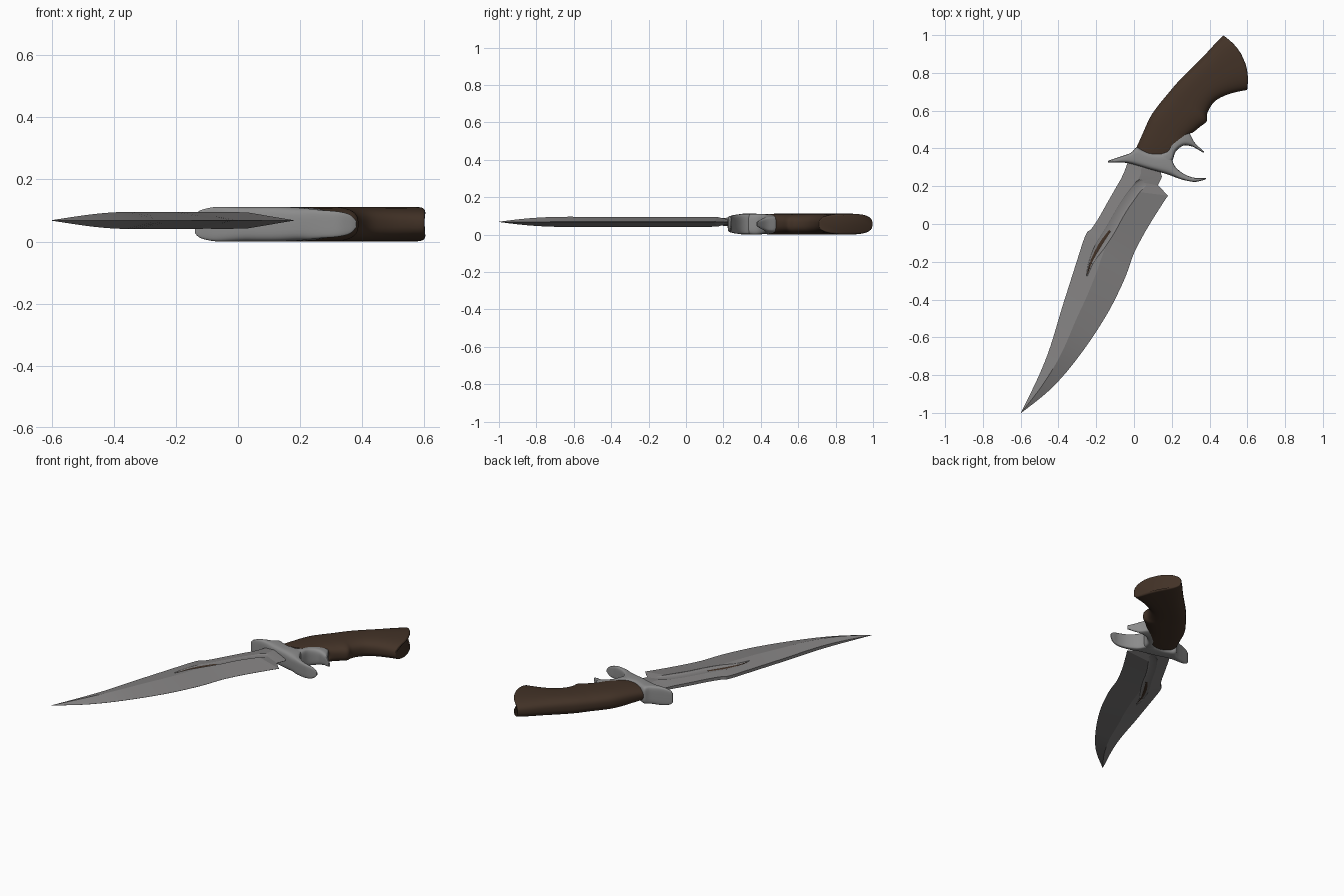
import bpy, bmesh, math
from mathutils import Vector

if "Cube" in bpy.data.objects:
    bpy.data.objects.remove(bpy.data.objects["Cube"])


def material(name, rgb):
    m = bpy.data.materials.new(name)
    m.diffuse_color = (*rgb, 1)
    m.use_nodes = True
    m.node_tree.nodes["Principled BSDF"].inputs["Base Color"].default_value = m.diffuse_color
    return m


blade_steel = material("blade_steel", (0.225, 0.218, 0.218))
guard_steel = material("guard_steel", (0.26, 0.26, 0.26))
brown_wood = material("brown_wood", (0.055, 0.032, 0.02))


def smooth(stations, steps):
    """Catmull-Rom resampling of station tuples."""
    out = []
    n = len(stations)
    for i in range(n - 1):
        p0, p1 = stations[max(i - 1, 0)], stations[i]
        p2, p3 = stations[i + 1], stations[min(i + 2, n - 1)]
        for k in range(steps):
            t = k / steps
            out.append(tuple(0.5 * (2 * b + (c - a) * t + (2 * a - 5 * b + 4 * c - d) * t * t
                                    + (3 * b - a - 3 * c + d) * t ** 3)
                             for a, b, c, d in zip(p0, p1, p2, p3)))
    out.append(stations[-1])
    return out


def oval(e, n=32):
    """Superellipse section: (position across, height -1..1)."""
    pts = []
    for i in range(n):
        a = math.tau * (i + 0.5) / n
        c, s = math.cos(a), math.sin(a)
        pts.append((0.5 - 0.5 * math.copysign(abs(c) ** (2 / e), c),
                    math.copysign(abs(s) ** (2 / e), s)))
    return pts


def loft(name, stations, section, zc, mat, angle=35):
    """Skin a section between edge points A and B: (ax, ay, bx, by, half height, bulge)."""
    bm = bmesh.new()
    rings = []
    for ax, ay, bx, by, hz, bulge in stations:
        a, b = Vector((ax, ay)), Vector((bx, by))
        d = b - a
        nrm = Vector((-d.y, d.x)).normalized()
        ring = []
        for t, s in section:
            p = a + d * t + nrm * bulge * 4 * t * (1 - t)
            ring.append(bm.verts.new((p.x, p.y, zc + s * hz)))
        rings.append(ring)
    n = len(section)
    for r, q in zip(rings, rings[1:]):
        for i in range(n):
            j = (i + 1) % n
            bm.faces.new((r[i], r[j], q[j], q[i]))
    bm.faces.new(rings[0])
    bm.faces.new(rings[-1])
    bmesh.ops.recalc_face_normals(bm, faces=bm.faces)
    me = bpy.data.meshes.new(name)
    bm.to_mesh(me)
    bm.free()
    me.materials.append(mat)
    ob = bpy.data.objects.new(name, me)
    bpy.context.collection.objects.link(ob)
    shade(ob, angle)
    return ob


def shade(ob, angle):
    bpy.ops.object.select_all(action='DESELECT')
    ob.select_set(True)
    bpy.context.view_layer.objects.active = ob
    bpy.ops.object.shade_smooth_by_angle(angle=math.radians(angle))


# Blade: spine point, cutting edge point
H = 0.027
ZB = 0.068
ricasso = [(-.025, .35, .125, .33, .022, 0), (-.05, .28, .148, .25, .022, 0),
           (-.068, .24, .127, .205, .024, 0)]
body = [(-.10, .185, .18, .15, H, 0), (-.14, .115, .14, .09, H, 0),
        (-.185, .035, .06, -.04, H, 0), (-.225, -.025, .0, -.155, H, 0),
        (-.257, -.06, -.03, -.24, H, 0), (-.31, -.22, -.065, -.325, H, 0),
        (-.345, -.33, -.13, -.455, H, 0), (-.38, -.44, -.21, -.585, H, 0),
        (-.44, -.64, -.295, -.705, H, 0), (-.485, -.76, -.38, -.81, .023, 0),
        (-.535, -.87, -.47, -.90, .015, 0), (-.599, -.999, -.597, -1.0, .001, 0)]
diamond = [(0, .35), (.44, 1), (1, .02), (1, -.02), (.44, -1), (0, -.35)]
blade = loft("blade", ricasso + smooth(body, 4), diamond, ZB, blade_steel, 12)

# Crescent groove cut into both blade faces
crescent = [(.12, .236, .115, .2), (.05, .245, .05, .185), (-.01, .21, 0, .125),
            (-.08, .12, -.05, .05), (-.15, 0, -.105, -.05), (-.21, -.10, -.165, -.14),
            (-.245, -.2, -.21, -.2), (-.252, -.275, -.246, -.275)]
for side in (-1, 1):
    cutter = loft("groove_cutter", smooth([c + (.014, 0) for c in crescent], 4),
                  oval(2.5, 16), ZB + side * .030, blade_steel)
    cutter.hide_render = True
    mod = blade.modifiers.new("groove", 'BOOLEAN')
    mod.operation = 'DIFFERENCE'
    mod.solver = 'EXACT'
    mod.object = cutter
    bpy.context.view_layer.objects.active = blade
    bpy.ops.object.modifier_apply(modifier=mod.name)
    bpy.data.objects.remove(cutter)
shade(blade, 12)

# Brown sliver at the tail of the groove
loft("groove_inlay", smooth([(-.135, -.03, -.12, -.04, .0175, 0), (-.19, -.10, -.17, -.125, .0175, 0),
                             (-.232, -.19, -.213, -.195, .0175, 0),
                             (-.25, -.265, -.245, -.265, .0175, 0)], 3),
     oval(4, 12), ZB, brown_wood)

# Handle, with finger notch and curved butt
Z = 0.056
G = 0.056
handle = [(.01, .40, .285, .485, .050, -.07), (.035, .455, .295, .485, .054, -.05),
          (.085, .565, .31, .483, G, -.02), (.13, .63, .35, .515, G, 0),
          (.175, .685, .385, .543, G, 0), (.20, .715, .387, .58, G, 0),
          (.235, .755, .405, .62, G, 0), (.29, .81, .435, .655, G, .01),
          (.36, .88, .49, .683, G, .02), (.42, .945, .55, .70, G, .035),
          (.462, .987, .592, .708, .0555, .042), (.472, .997, .599, .712, .052, .045),
          (.477, .995, .600, .718, .045, .046)]
loft("handle", smooth(handle, 4), oval(2.8), Z, brown_wood, 40)

# Cross guard with collar: upper edge, lower edge
guard = [(-.138, .333, -.138, .327, .030, 0), (-.12, .341, -.12, .325, .045, 0),
         (-.07, .357, -.08, .326, .055, 0), (-.015, .378, -.03, .322, G, 0),
         (.012, .405, .02, .308, G, 0), (.045, .392, .06, .296, G, 0),
         (.09, .377, .10, .285, G, 0), (.14, .375, .14, .274, G, 0),
         (.185, .375, .19, .258, .054, 0), (.217, .305, .23, .243, .050, 0),
         (.27, .262, .27, .231, .045, 0), (.32, .245, .32, .223, .041, 0),
         (.36, .244, .36, .230, .031, 0), (.382, .243, .38, .238, .010, 0)]
loft("cross_guard", smooth(guard, 4), oval(4), Z, guard_steel, 40)

# Upper finger prong hugging the handle
prong = [(.14, .38, .19, .30, .054, 0), (.175, .392, .206, .34, .055, 0),
         (.20, .435, .222, .385, .054, 0), (.24, .474, .262, .415, .050, 0),
         (.285, .492, .305, .411, .040, 0), (.32, .432, .335, .396, .028, 0),
         (.372, .383, .367, .377, .012, 0)]
loft("finger_prong", smooth(prong, 4), oval(3.5), Z, guard_steel, 40)
